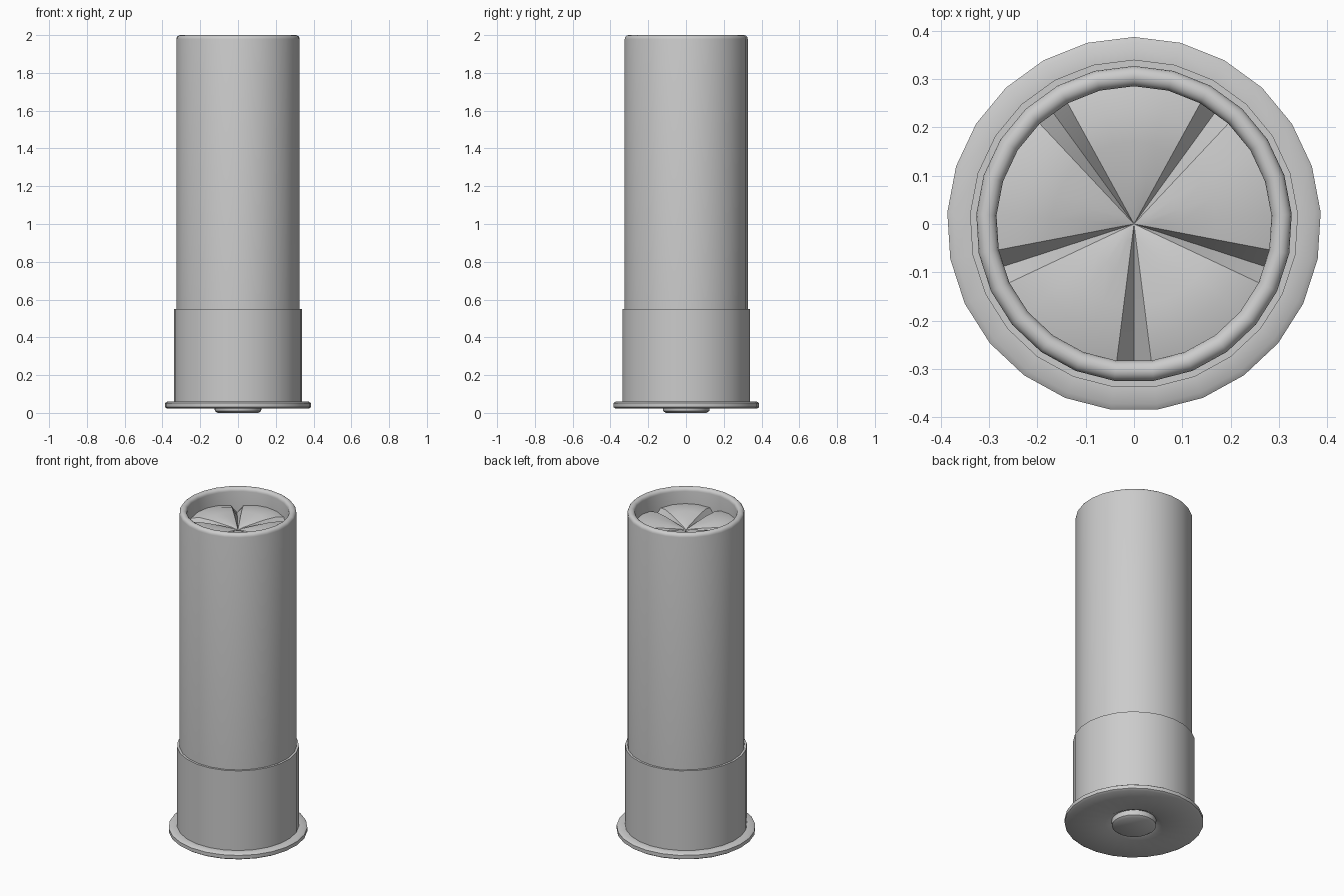
import bpy, bmesh
from math import sin, cos, pi, radians

if "Cube" in bpy.data.objects:
    bpy.data.objects.remove(bpy.data.objects["Cube"])

SIDES = 25


def finish(name, bm):
    bmesh.ops.recalc_face_normals(bm, faces=bm.faces)
    me = bpy.data.meshes.new(name)
    bm.to_mesh(me)
    bm.free()
    ob = bpy.data.objects.new(name, me)
    bpy.context.collection.objects.link(ob)
    bpy.ops.object.select_all(action='DESELECT')
    ob.select_set(True)
    bpy.context.view_layer.objects.active = ob
    bpy.ops.object.shade_smooth_by_angle(angle=radians(35))
    return ob


def lathe(name, profile, cap_start=False):
    """Spin an (r, z) profile around z, first vertex of each ring on +y."""
    bm = bmesh.new()
    rings = [[bm.verts.new((r * sin(2 * pi * i / SIDES), r * cos(2 * pi * i / SIDES), z))
              for i in range(SIDES)] for r, z in profile]
    for a, b in zip(rings, rings[1:]):
        for i in range(SIDES):
            j = (i + 1) % SIDES
            bm.faces.new((a[i], a[j], b[j], b[i]))
    if cap_start:
        bm.faces.new(rings[0])
    return finish(name, bm)


# Metal base with flanged rim and chamfered primer seat
lathe("metal_base", [(0.125, 0.04), (0.16, 0.022), (0.375, 0.022), (0.387, 0.03),
                     (0.387, 0.052), (0.375, 0.06), (0.34, 0.06), (0.34, 0.55),
                     (0.325, 0.55)])

# Slightly protruding primer disc
lathe("primer", [(0.108, 0.0), (0.123, 0.01), (0.125, 0.04)], cap_start=True)

# Tube with a rounded lip turning inward
lip = [(0.306 + 0.021 * cos(a * pi / 8), 1.979 + 0.021 * sin(a * pi / 8)) for a in range(9)]
lathe("tube", [(0.327, 0.54)] + lip + [(0.285, 1.82)])

# Five-fold folded closure: domed petals divided by V grooves
bm = bmesh.new()
angles, kinds = [], []
for p in range(5):
    for off, kind in ((-36, 0), (-28.8, 1), (-14.4, 2), (0, 3), (14.4, 2), (28.8, 1)):
        angles.append(radians(90 + 72 * p + off))
        kinds.append(kind)
radii = [0.035, 0.1, 0.17, 0.235, 0.286]
height = {0: [1.872, 1.866, 1.86, 1.853, 1.848],
          1: [1.883, 1.893, 1.902, 1.905, 1.893],
          2: [1.886, 1.899, 1.91, 1.913, 1.901],
          3: [1.887, 1.901, 1.912, 1.915, 1.903]}
rings = []
for k, r in enumerate(radii):
    ring = []
    for a, kind in zip(angles, kinds):
        rr = r * cos(radians(7.2)) if kind == 0 else r
        ring.append(bm.verts.new((rr * cos(a), rr * sin(a), height[kind][k])))
    rings.append(ring)
centre = bm.verts.new((0, 0, 1.873))
n = len(angles)
for i in range(n):
    j = (i + 1) % n
    bm.faces.new((centre, rings[0][i], rings[0][j]))
    for a, b in zip(rings, rings[1:]):
        bm.faces.new((a[i], b[i], b[j], a[j]))
finish("folded_closure", bm)
